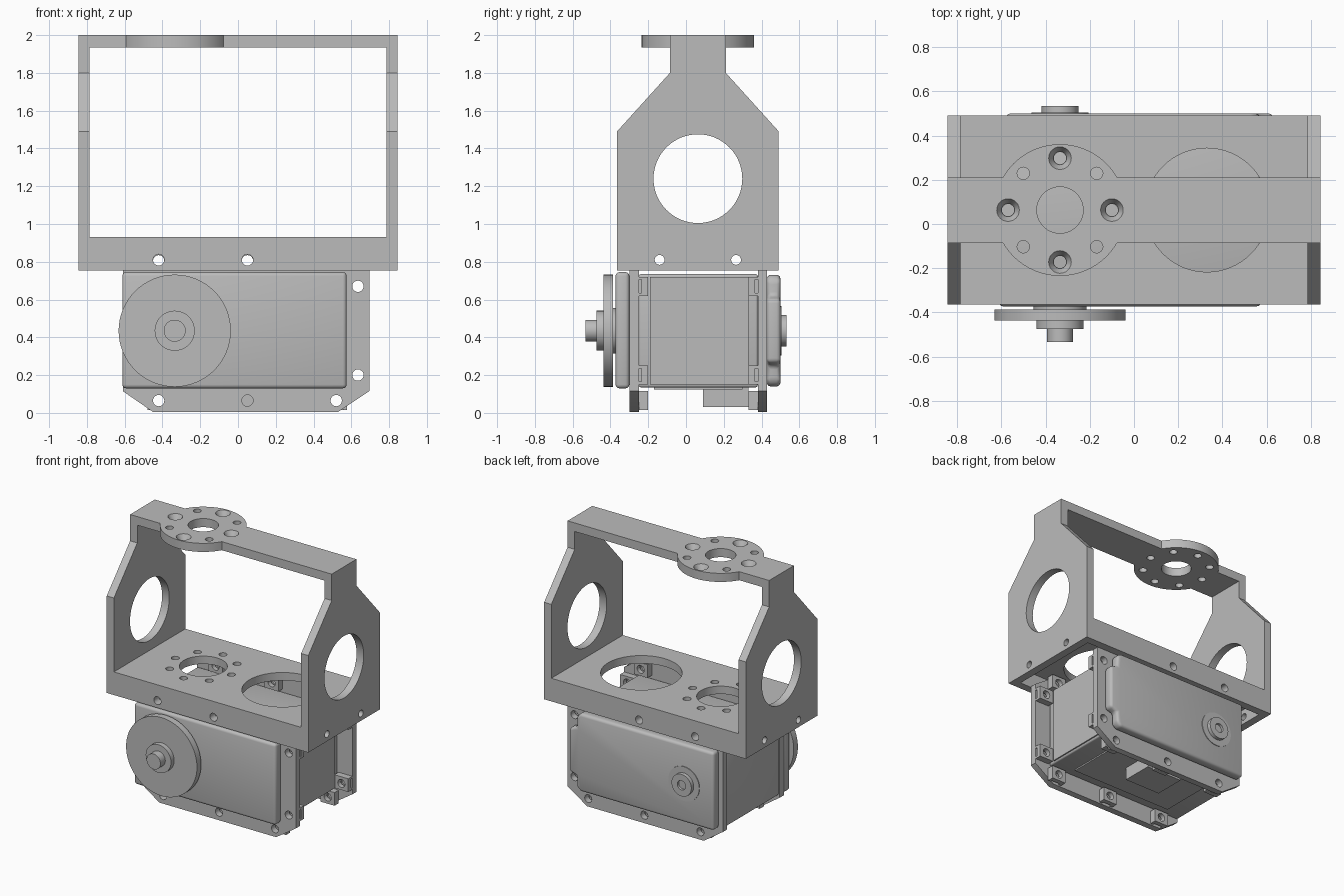
import bpy, bmesh
from math import sin, cos, pi

if "Cube" in bpy.data.objects:
    bpy.data.objects.remove(bpy.data.objects["Cube"])

grey = bpy.data.materials.new("matte grey")
grey.use_nodes = True
grey.diffuse_color = (0.5, 0.5, 0.5, 1)
grey.node_tree.nodes["Principled BSDF"].inputs["Base Color"].default_value = (0.5, 0.5, 0.5, 1)

YC = 0.063           # depth centre of the bracket
AX, AZ = -0.335, 0.435   # output shaft axis
TAU = 2 * pi


def place(axis, u, v, w):
    return {"x": (w, u, v), "y": (u, w, v), "z": (u, v, w)}[axis]


def add_prism(bm, axis, pts, lo, hi, pts_hi=None):
    """Closed solid between an outline at lo and one at hi."""
    a = [bm.verts.new(place(axis, u, v, lo)) for u, v in pts]
    b = [bm.verts.new(place(axis, u, v, hi)) for u, v in (pts_hi or pts)]
    faces = [bm.faces.new(a), bm.faces.new(b[::-1])]
    n = len(a)
    for i in range(n):
        faces.append(bm.faces.new((a[i], b[i], b[(i + 1) % n], a[(i + 1) % n])))
    bmesh.ops.recalc_face_normals(bm, faces=faces)


def circle(u, v, r, n=32):
    return [(u + r * cos(TAU * i / n), v + r * sin(TAU * i / n)) for i in range(n)]


def rect(u0, u1, v0, v1):
    return [(u0, v0), (u1, v0), (u1, v1), (u0, v1)]


def solid(name, *prisms):
    bm = bmesh.new()
    for p in prisms:
        add_prism(bm, *p)
    mesh = bpy.data.meshes.new(name)
    bm.to_mesh(mesh)
    bm.free()
    mesh.materials.append(grey)
    ob = bpy.data.objects.new(name, mesh)
    bpy.context.collection.objects.link(ob)
    return ob


def apply_all(ob):
    bpy.ops.object.select_all(action="DESELECT")
    ob.select_set(True)
    bpy.context.view_layer.objects.active = ob
    for m in list(ob.modifiers):
        bpy.ops.object.modifier_apply(modifier=m.name)


def combine(ob, op, *prisms):
    """Boolean the prisms, one group, into the object."""
    tool = solid("tool", *prisms)
    m = ob.modifiers.new("bool", "BOOLEAN")
    m.operation, m.object, m.solver = op, tool, "EXACT"
    apply_all(ob)
    bpy.data.objects.remove(tool)


def soften(ob, width):
    m = ob.modifiers.new("bevel", "BEVEL")
    m.width, m.segments, m.limit_method = width, 3, "ANGLE"
    apply_all(ob)


def smooth(ob):
    apply_all(ob)
    bpy.ops.object.shade_smooth_by_angle(angle=0.6)


# Bracket: one side profile, hollowed between the end walls and under the tray
half = [(0.428, 0.755), (0.428, 1.49), (0.148, 1.8), (0.148, 2.0)]
profile = [(YC + u, z) for u, z in half] + [(YC - u, z) for u, z in half[::-1]]
bracket = solid("bracket", ("x", profile, -0.845, 0.845))
combine(bracket, "DIFFERENCE", ("x", rect(-1, 1, 0.93, 1.935), -0.785, 0.785))
combine(bracket, "DIFFERENCE", ("x", rect(-0.305, 0.43, 0.6, 0.87), -0.785, 0.785))
combine(bracket, "UNION", ("z", circle(AX, YC, 0.298, 64), 1.935, 2.0))

# Bracket openings: end windows, tray windows, mounting disc and screw holes
holes = [("x", circle(YC, 1.24, 0.235, 64), -1, 1),
         ("z", circle(0.33, YC, 0.28, 64), 0.8, 1.0),
         ("z", circle(AX, YC, 0.165, 48), 0.8, 1.0),
         ("z", circle(AX, YC, 0.105, 48), 1.9, 2.1)]
for i in range(8):
    u, v = AX + 0.235 * cos(i * pi / 4), YC + 0.235 * sin(i * pi / 4)
    holes.append(("z", circle(u, v, 0.028, 16), 0.8, 1.0))
    holes.append(("z", circle(u, v, 0.028, 16), 1.9, 2.1))
combine(bracket, "DIFFERENCE", *holes)
sinks = [("z", circle(AX + 0.235 * cos(i * pi / 2), YC + 0.235 * sin(i * pi / 2), 0.03, 24), 1.96, 2.02,
          circle(AX + 0.235 * cos(i * pi / 2), YC + 0.235 * sin(i * pi / 2), 0.062, 24)) for i in range(4)]
combine(bracket, "DIFFERENCE", *sinks)
combine(bracket, "DIFFERENCE", *[("y", circle(x, 0.81, 0.03, 20), -1, 1) for x in (-0.42, 0.05)])
combine(bracket, "DIFFERENCE", *[("x", circle(y, 0.81, 0.026, 20), -1, 1) for y in (-0.14, 0.265)])
smooth(bracket)

# Motor case between the two flanges, with the cable socket below
case = solid("motor_case", ("y", rect(-0.605, 0.57, 0.135, 0.735), -0.25, 0.38))
soften(case, 0.012)
smooth(case)
solid("side_panel", ("x", rect(-0.19, 0.33, 0.15, 0.72), 0.565, 0.58))
solid("base_panel", ("z", rect(-0.45, 0.4, -0.17, 0.3), 0.125, 0.14))
solid("cable_socket", ("y", rect(-0.15, 0.15, 0.03, 0.14), 0.09, 0.33))

# Flanges with chamfered corners and screw lugs on their inner sides
screws = [(x, z) for z in (0.065, 0.805) for x in (-0.42, 0.05, 0.52)]
screws += [(0.635, 0.2), (0.635, 0.67)]
outline = [(-0.45, 0.005), (0.53, 0.005), (0.695, 0.115), (0.695, 0.755),
           (0.53, 0.867), (-0.45, 0.867), (-0.61, 0.755), (-0.61, 0.115)]
for name, y0, y1, inner, lip in (("front", -0.3, -0.25, -0.2, -0.235), ("rear", 0.38, 0.428, 0.33, 0.365)):
    flange = solid(name + "_flange", ("y", outline, y0, y1))
    combine(flange, "DIFFERENCE", *[("y", circle(x, z, 0.03, 20), -1, 1) for x, z in screws])
    smooth(flange)
    edge = y1 if name == "front" else y0
    blocks, cuts = [], []
    for x, z in screws:
        blocks.append(("y", rect(x - 0.058, x + 0.058, z - 0.05, z + 0.05), min(edge, inner), max(edge, inner)))
        # nut slot open towards the outer rim
        slot = rect(x - 0.035, x + 0.1, z - 0.035, z + 0.035)
        if x < 0.6:
            slot = rect(x - 0.035, x + 0.035, *((z - 0.1, z + 0.035) if z < 0.4 else (z - 0.035, z + 0.1)))
        cuts.append(("y", slot, min(edge, lip), max(edge, lip)))
    lugs = solid(name + "_screw_lugs", *blocks)
    combine(lugs, "DIFFERENCE", *cuts)
    combine(lugs, "DIFFERENCE", *[("y", circle(x, z, 0.03, 20), -1, 1) for x, z in screws])
    smooth(lugs)

# Front gear cover
front_cover = solid("front_cover", ("y", rect(-0.612, 0.575, 0.13, 0.745), -0.373, -0.3))
soften(front_cover, 0.02)
smooth(front_cover)

# Rear cover, stepped in around the side screws
rear_outline = [(-0.58, 0.14), (0.54, 0.14), (0.57, 0.17), (0.57, 0.25), (0.63, 0.27), (0.63, 0.6),
                (0.57, 0.62), (0.57, 0.7), (0.54, 0.73), (-0.58, 0.73)]
rear_cover = solid("rear_cover", ("y", rear_outline, 0.428, 0.5))
soften(rear_cover, 0.02)
smooth(rear_cover)

# Turned parts on the shaft axis
for name, r, y0, y1 in (("horn_collar", 0.12, -0.39, -0.37), ("horn_disc", 0.297, -0.437, -0.387),
                        ("horn_hub", 0.106, -0.475, -0.435), ("horn_tip", 0.058, -0.533, -0.47),
                        ("rear_ring", 0.13, 0.495, 0.505), ("rear_boss", 0.083, 0.5, 0.533)):
    part = solid(name, ("y", circle(AX, AZ, r, 64), y0, y1))
    if name == "rear_boss":
        combine(part, "DIFFERENCE", ("y", circle(AX, AZ, 0.035, 24), 0.515, 0.6))
    smooth(part)
